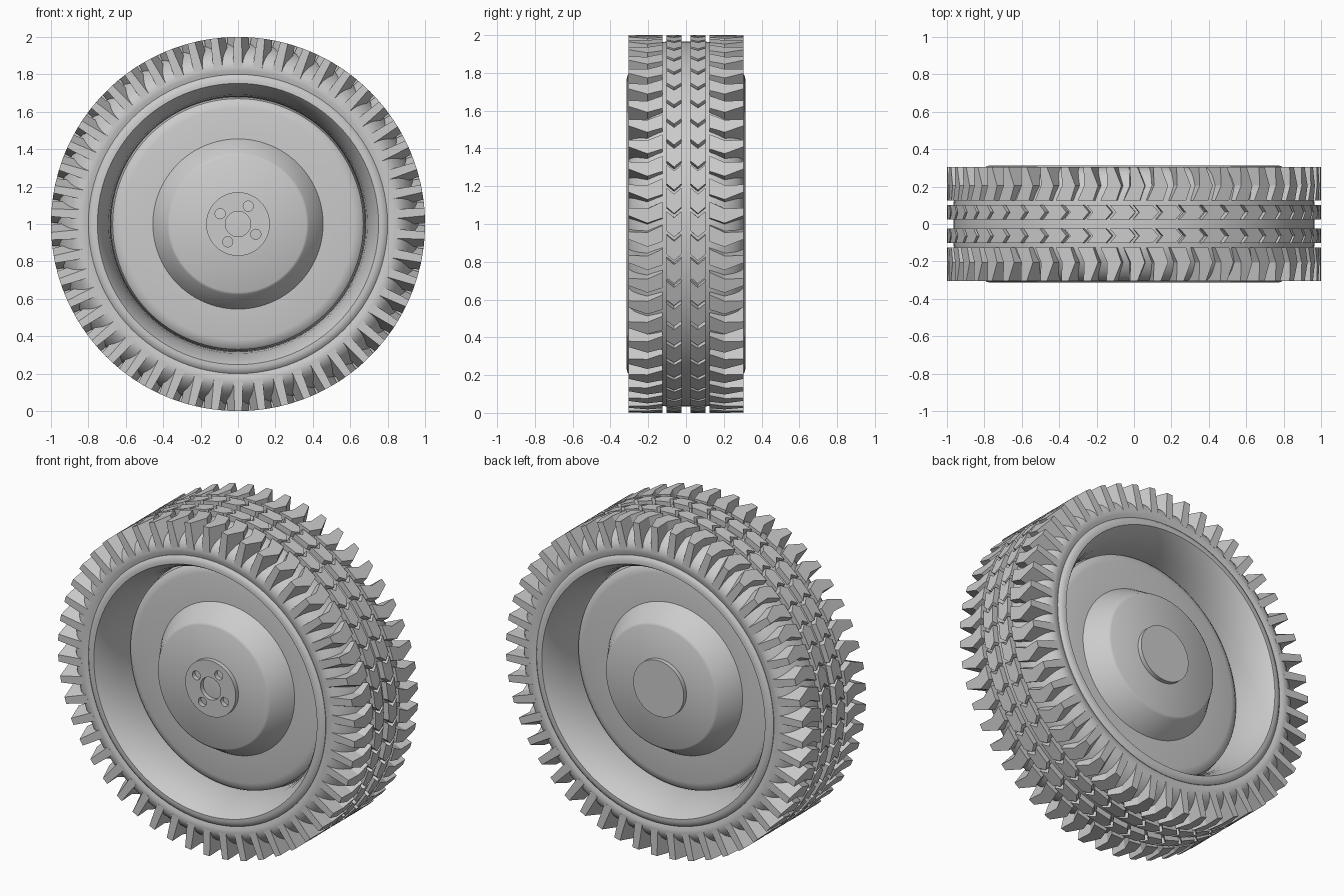
import bpy, bmesh, math
from math import sin, cos, pi, radians

cube = bpy.data.objects.get("Cube")
if cube:
    bpy.data.objects.remove(cube, do_unlink=True)

AXLE_Z = 1.0
LUGS = 50
STEP = 2 * pi / LUGS

grey = bpy.data.materials.new("plain_grey")
grey.use_nodes = True
colour = (0.6, 0.6, 0.6, 1)
grey.diffuse_color = colour
grey.node_tree.nodes["Principled BSDF"].inputs["Base Color"].default_value = colour


def point(r, y, a):
    """Polar position about the axle; the angle runs from the top towards +x."""
    return (r * sin(a), y, AXLE_Z + r * cos(a))


def finish(name, bm, smooth_angle=None):
    bmesh.ops.recalc_face_normals(bm, faces=bm.faces[:])
    mesh = bpy.data.meshes.new(name)
    bm.to_mesh(mesh)
    bm.free()
    mesh.materials.append(grey)
    obj = bpy.data.objects.new(name, mesh)
    bpy.context.collection.objects.link(obj)
    if smooth_angle:
        bpy.ops.object.select_all(action='DESELECT')
        obj.select_set(True)
        bpy.context.view_layer.objects.active = obj
        bpy.ops.object.shade_smooth_by_angle(angle=radians(smooth_angle))
    return obj


def lathe(name, profile, segments=96, closed=False, angle=32):
    """Turn a (radius, y) profile about the axle."""
    bm = bmesh.new()
    verts = [bm.verts.new(point(r, y, 0)) for r, y in profile]
    pairs = list(zip(verts, verts[1:]))
    if closed:
        pairs.append((verts[-1], verts[0]))
    edges = [bm.edges.new(p) for p in pairs]
    bmesh.ops.spin(bm, geom=verts + edges, cent=(0, 0, AXLE_Z), axis=(0, 1, 0),
                   angle=2 * pi, steps=segments, use_duplicate=False)
    bmesh.ops.remove_doubles(bm, verts=bm.verts[:], dist=0.0002)
    return finish(name, bm, angle)


def mirrored(half):
    """Extend a half profile through y = 0 to the other side."""
    return half + [(r, -y) for r, y in reversed(half) if y > 0]


def tread(name, side, stations, phase):
    """Ring of blocks lofted through (y, shift, top half, base half, base radius)."""
    bm = bmesh.new()
    for i in range(LUGS):
        a = (i + phase) * STEP
        rings = []
        for y, shift, top, foot, base in stations:
            mid = a + shift
            corners = [(base, mid - foot), (base, mid + foot),
                       (1, mid + top), (1, mid - top)]
            rings.append([bm.verts.new(point(r, side * y, t)) for r, t in corners])
        for p, q in zip(rings, rings[1:]):
            for k in range(4):
                n = (k + 1) % 4
                bm.faces.new((p[k], p[n], q[n], q[k]))
        bm.faces.new(rings[0])
        bm.faces.new(rings[-1])
    return finish(name, bm)


# Tyre carcass with full, rounded sidewalls
lathe("tyre_carcass", mirrored([
    (0.74, 0.28), (0.80, 0.295), (0.82, 0.302), (0.845, 0.304), (0.87, 0.296),
    (0.895, 0.278), (0.92, 0.248), (0.945, 0.205), (0.96, 0.155), (0.965, 0.11)]),
    closed=True)

# Rim barrel with a raised lip on each side
lathe("rim", mirrored([
    (0.68, 0.0), (0.683, 0.08), (0.692, 0.16), (0.71, 0.23), (0.732, 0.28),
    (0.746, 0.305), (0.752, 0.314), (0.77, 0.314), (0.788, 0.309), (0.80, 0.298),
    (0.80, 0.28)]), closed=True)

# Wheel disc with a raised, softly edged centre on both faces
lathe("wheel_disc", mirrored([
    (0.0, 0.238), (0.365, 0.238), (0.378, 0.23), (0.455, 0.105), (0.62, 0.10),
    (0.65, 0.094), (0.67, 0.078), (0.68, 0.04)]))

# Hub caps: pierced at the front, plain at the back
lathe("rear_hub", [(0, 0.265), (0.17, 0.265), (0.17, 0.22), (0, 0.22)])
front_hub = lathe("front_hub", [(0, -0.265), (0.17, -0.265), (0.17, -0.22), (0, -0.22)])

holes = [(0, 0, 0.068)]
for k in range(4):
    t = radians(30 + 90 * k)
    holes.append((0.11 * sin(t), 0.11 * cos(t), 0.027))
for x, z, radius in holes:
    bpy.ops.mesh.primitive_cylinder_add(vertices=32, radius=radius, depth=0.2,
                                        location=(x, -0.25, AXLE_Z + z),
                                        rotation=(pi / 2, 0, 0))
    cutter = bpy.context.object
    cutter.name = "hole_cutter"
    cutter.hide_render = True
    cut = front_hub.modifiers.new("hole", 'BOOLEAN')
    cut.operation = 'DIFFERENCE'
    cut.solver = 'EXACT'
    cut.object = cutter
    bpy.context.view_layer.objects.active = front_hub
    bpy.ops.object.modifier_apply(modifier=cut.name)
    bpy.data.objects.remove(cutter, do_unlink=True)

# Tread: deep tapering shoulder lugs and shallow chevron ribs on each side
for side, label in ((-1, "front"), (1, "rear")):
    tread(label + "_shoulder_lugs", side, [
        (0.125, -0.012, 0.043, 0.048, 0.94), (0.205, 0.02, 0.038, 0.05, 0.90),
        (0.305, -0.002, 0.02, 0.03, 0.842)], 0)
    tread(label + "_chevron_rib", side, [
        (0.025, -0.015, 0.052, 0.055, 0.95), (0.063, 0.018, 0.052, 0.055, 0.95),
        (0.102, -0.015, 0.052, 0.055, 0.95)], 0.5)
